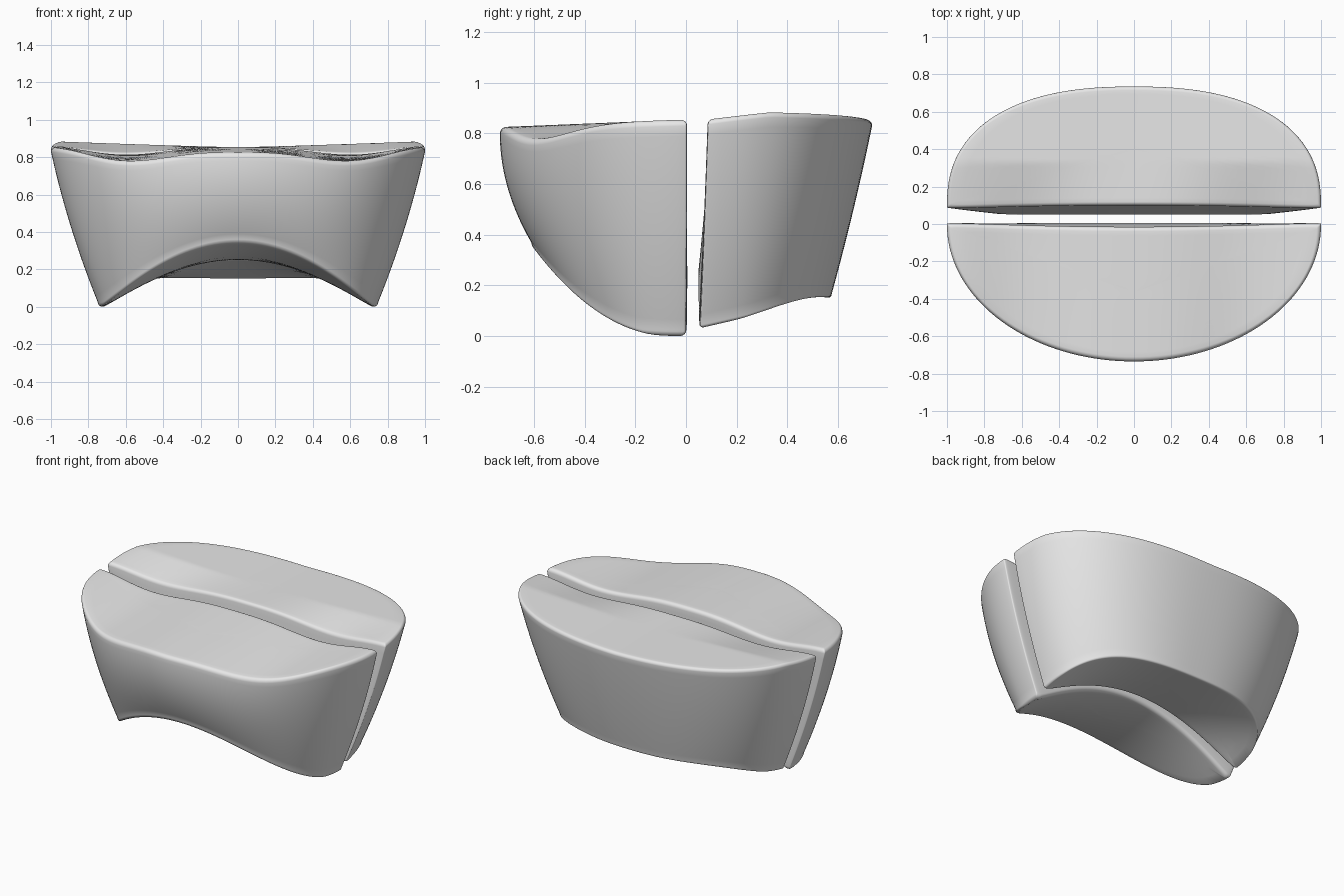
import bpy, bmesh, math

cube = bpy.data.objects.get("Cube")
if cube:
    bpy.data.objects.remove(cube, do_unlink=True)

COLUMNS = 144      # points around each outline
WALL_ROWS = 20
CAP_ROWS = 14
ROUND_STEPS = 5

# Plain grey material
grey = bpy.data.materials.new("light_grey")
grey.use_nodes = True
grey.diffuse_color = (0.8, 0.8, 0.8, 1)
grey.node_tree.nodes["Principled BSDF"].inputs["Base Color"].default_value = (0.8, 0.8, 0.8, 1)


def lerp(a, b, t):
    return a + (b - a) * t


def clamp(v):
    return max(0.0, min(1.0, v))


def wave(x):
    """Zero at the middle and the ends, one near x = 0.6."""
    return math.sin(math.pi * min(1.0, abs(x)) ** 1.36) ** 2


def outline(half_width, inner, outer, power, bow):
    """D-shaped outline: a nearly flat inner side and a rounded outer side."""
    lip = 0.015
    side = 1 if outer > inner else -1
    base = inner + side * lip
    points = []
    for i in range(COLUMNS):
        angle = math.tau * i / COLUMNS
        x = math.cos(angle)
        ax = min(1.0, abs(x))
        if math.sin(angle) >= 0:
            y = base + (outer - base) * (1 - ax ** power) ** (1 / power)
        else:
            y = base - side * lip * (1 - ax ** 6) ** (1 / 6)
            y += side * bow * (1 - ax ** 2)
        points.append((x * half_width, y))
    return points


def shrink(points, amount):
    """Pull an outline inwards by an even amount."""
    ys = [p[1] for p in points]
    mid, depth = (max(ys) + min(ys)) / 2, (max(ys) - min(ys)) / 2
    width = max(p[0] for p in points)
    return [(x * (1 - amount / width), mid + (y - mid) * (1 - amount / depth))
            for x, y in points]


def cap_rings(points, surface, radius, sign):
    """Rings from the cap centre to the rounded rim, ending at the wall."""
    flat = shrink(points, radius)
    ys = [p[1] for p in flat]
    mid = (max(ys) + min(ys)) / 2
    rings = []
    for k in range(1, CAP_ROWS):
        s = k / CAP_ROWS
        ring = [(x * s, mid + (y - mid) * s) for x, y in flat]
        rings.append([(x, y, surface(x, y)) for x, y in ring])
    for k in range(ROUND_STEPS + 1):
        a = math.pi / 2 * k / ROUND_STEPS
        ring = shrink(points, radius * (1 - math.sin(a)))
        drop = radius * (1 - math.cos(a))
        rings.append([(x, y, surface(x, y) - sign * drop) for x, y in ring])
    return (0, mid, surface(0, mid)), rings


def build_half(name, bottom, top, z_bottom, z_top, r_bottom, r_top, bulge):
    low_centre, low = cap_rings(bottom, z_bottom, r_bottom, -1)
    high_centre, high = cap_rings(top, z_top, r_top, 1)
    wall = []
    for k in range(1, WALL_ROWS):
        t = k / WALL_ROWS
        fx = 1.3 * t - 0.3 * t * t
        fy = lerp(t, 1 - (1 - t) ** 2, bulge)
        wall.append([(lerp(a[0], b[0], fx), lerp(a[1], b[1], fy), lerp(a[2], b[2], t))
                     for a, b in zip(low[-1], high[-1])])
    rings = low + wall + high[::-1]

    bm = bmesh.new()
    verts = [[bm.verts.new(p) for p in ring] for ring in rings]
    ends = (bm.verts.new(low_centre), bm.verts.new(high_centre))
    for i in range(COLUMNS):
        j = (i + 1) % COLUMNS
        for a, b in zip(verts, verts[1:]):
            bm.faces.new((a[i], a[j], b[j], b[i]))
        bm.faces.new((ends[0], verts[0][j], verts[0][i]))
        bm.faces.new((ends[1], verts[-1][i], verts[-1][j]))
    bmesh.ops.recalc_face_normals(bm, faces=bm.faces)
    for face in bm.faces:
        face.smooth = True
    mesh = bpy.data.meshes.new(name)
    bm.to_mesh(mesh)
    bm.free()
    mesh.materials.append(grey)
    obj = bpy.data.objects.new(name, mesh)
    bpy.context.collection.objects.link(obj)


def arch(x):
    return max(0.0, 1 - (x / 0.72) ** 2) ** 1.12


# Front half: wavy top, high arch underneath, bulging front
def front_top(x, y):
    depth = clamp(-y / 0.73)
    return 0.855 - 0.03 * depth * (1 - abs(x) * 0.3) - (0.04 + 0.02 * depth) * wave(x)


def front_bottom(x, y):
    return 0.25 * arch(x) + 0.09 * (y / 0.6) ** 2


build_half("front_half",
           outline(0.75, 0.005, -0.61, 2, 0), outline(1.0, 0.01, -0.735, 2, 0.025),
           front_bottom, front_top, 0.025, 0.025, 1)


# Back half: raised side corners on top, underside sloping to a level back edge
def back_top(x, y):
    lift = clamp((y - 0.08) / 0.25)
    return (0.855 + 0.032 * abs(x) ** 1.2 * lift
            - 0.035 * wave(x) * (1 - lift) - 0.004 * clamp(y / 0.73))


def back_bottom(x, y):
    return lerp(0.03 + 0.22 * arch(x), 0.15, clamp((y - 0.05) / 0.52))


build_half("back_half",
           outline(0.745, 0.05, 0.575, 2.4, 0), outline(1.0, 0.08, 0.735, 2.4, 0.02),
           back_bottom, back_top, 0.015, 0.02, 0.15)
